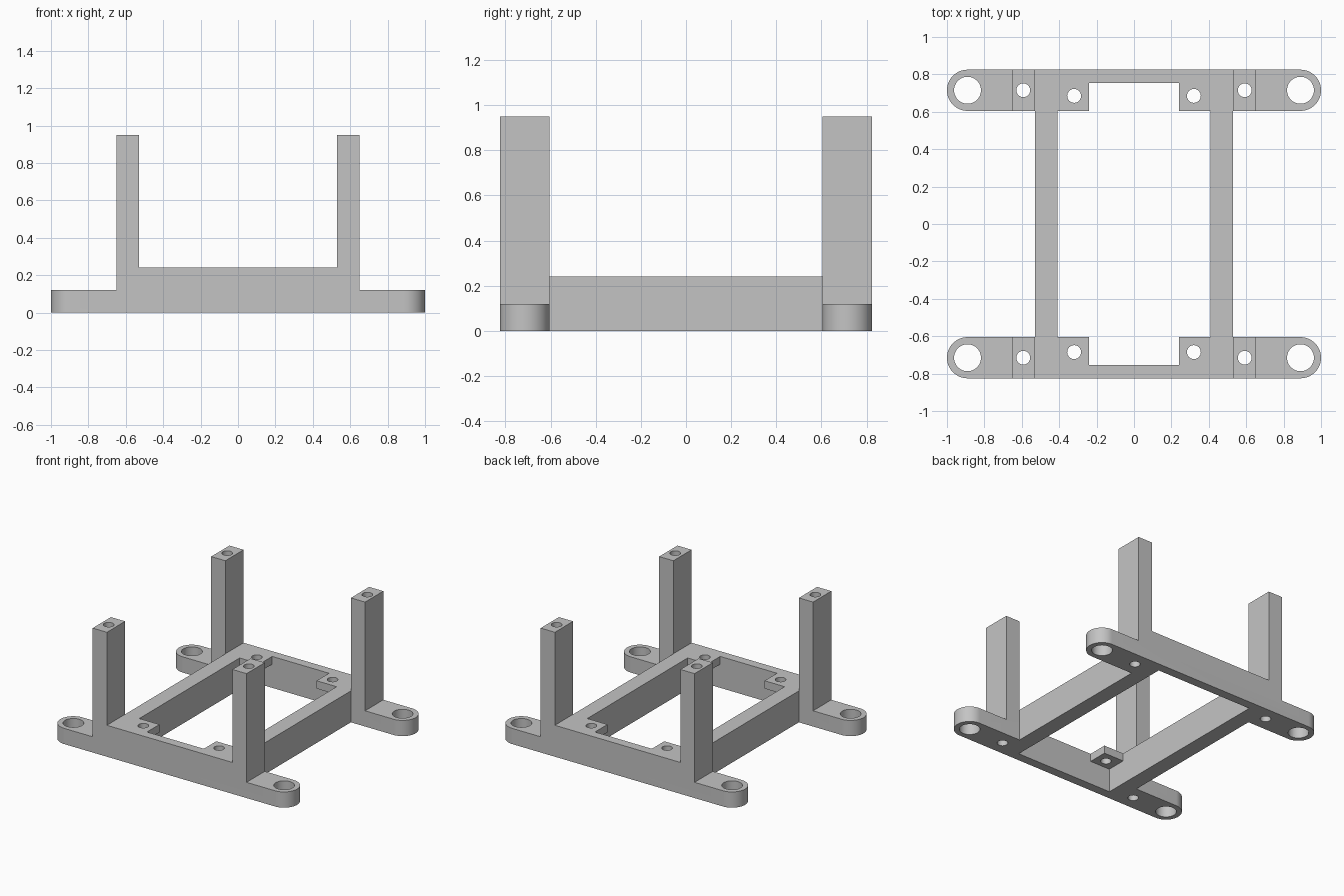
import bpy, bmesh, math
from mathutils import Vector

cube = bpy.data.objects.get("Cube")
if cube:
    bpy.data.objects.remove(cube, do_unlink=True)

GREY = (0.55, 0.55, 0.55, 1)
mat = bpy.data.materials.new("plain grey")
mat.use_nodes = True
mat.diffuse_color = GREY
mat.node_tree.nodes["Principled BSDF"].inputs["Base Color"].default_value = GREY

# Main sizes
HALF_Y, INNER_Y = 0.825, 0.605      # outer and inner edge of the end bars
MID_Y, EAR_R = 0.715, 0.11
EAR_X, POST_X, TAB_X, TAB_Y = 0.89, 0.592, 0.32, 0.685
EAR_TOP, BASE_TOP, POST_TOP = 0.12, 0.24, 0.95
POST_IN, POST_OUT, RAIL_IN = 0.53, 0.65, 0.41
WALL_Y, NOTCH_X, TAB_BOTTOM = 0.755, 0.24, 0.18


def prism(name, points, direction):
    """Extrude a closed outline along a direction."""
    bm = bmesh.new()
    face = bm.faces.new([bm.verts.new(p) for p in points])
    ext = bmesh.ops.extrude_face_region(bm, geom=[face])
    moved = [g for g in ext["geom"] if isinstance(g, bmesh.types.BMVert)]
    bmesh.ops.translate(bm, verts=moved, vec=Vector(direction))
    bmesh.ops.recalc_face_normals(bm, faces=bm.faces)
    mesh = bpy.data.meshes.new(name)
    bm.to_mesh(mesh)
    bm.free()
    mesh.materials.append(mat)
    obj = bpy.data.objects.new(name, mesh)
    bpy.context.collection.objects.link(obj)
    return obj


def box(name, x0, x1, y0, y1, z0, z1):
    outline = [(x0, y0, z0), (x1, y0, z0), (x1, y1, z0), (x0, y1, z0)]
    return prism(name, outline, (0, 0, z1 - z0))


def arc(x, y, r, start, sweep, steps, z):
    return [(x + r * math.cos(start + sweep * i / steps),
             y + r * math.sin(start + sweep * i / steps), z) for i in range(steps + 1)]


def hole(x, y, r):
    return prism("hole_cutter", arc(x, y, r, 0, math.tau, 48, -0.1)[:-1], (0, 0, 1.3))


def combine(obj, tool, operation):
    """Apply a boolean and discard the tool."""
    mod = obj.modifiers.new("cut", 'BOOLEAN')
    mod.operation, mod.object, mod.solver = operation, tool, 'EXACT'
    bpy.context.view_layer.objects.active = obj
    bpy.ops.object.modifier_apply(modifier=mod.name)
    bpy.data.objects.remove(tool, do_unlink=True)


def end_bar(name, side):
    # Front silhouette: ears, two posts and the raised base
    half = [(1.1, 0), (1.1, EAR_TOP), (POST_OUT, EAR_TOP), (POST_OUT, POST_TOP),
            (POST_IN, POST_TOP), (POST_IN, BASE_TOP)]
    outline = half + [(-x, z) for x, z in reversed(half)]
    bar = prism(name, [(x, side * 0.5, z) for x, z in outline], (0, side * 0.4, 0))

    # Rounded plan shape
    y = side * MID_Y
    plan = (arc(EAR_X, y, EAR_R, -math.pi / 2, math.pi, 32, -0.1)
            + arc(-EAR_X, y, EAR_R, math.pi / 2, math.pi, 32, -0.1))
    combine(bar, prism("plan_cutter", plan, (0, 0, 1.3)), 'INTERSECT')

    # Pocket below the tabs, then the open notch between them
    ya, yb = sorted((side * 0.4, side * WALL_Y))
    combine(bar, box("pocket_cutter", -RAIL_IN, RAIL_IN, ya, yb, -0.1, TAB_BOTTOM), 'DIFFERENCE')
    combine(bar, box("notch_cutter", -NOTCH_X, NOTCH_X, ya, yb, -0.1, 0.4), 'DIFFERENCE')

    # Ear, post and tab holes
    for s in (-1, 1):
        for x, hy, r in ((EAR_X, MID_Y, 0.072), (POST_X, MID_Y, 0.037), (TAB_X, TAB_Y, 0.037)):
            combine(bar, hole(s * x, side * hy, r), 'DIFFERENCE')
    return bar


parts = [end_bar("front_bar_with_posts", -1), end_bar("back_bar_with_posts", 1)]

# Long rails joining the end bars
for name, s in (("left_rail", 1), ("right_rail", -1)):
    xa, xb = sorted((s * RAIL_IN, s * POST_IN))
    parts.append(box(name, xa, xb, -INNER_Y, INNER_Y, 0, BASE_TOP))

# Smooth the round walls, keep the corners sharp
bpy.ops.object.select_all(action='DESELECT')
for p in parts:
    p.select_set(True)
bpy.context.view_layer.objects.active = parts[0]
bpy.ops.object.shade_smooth_by_angle(angle=math.radians(30))
